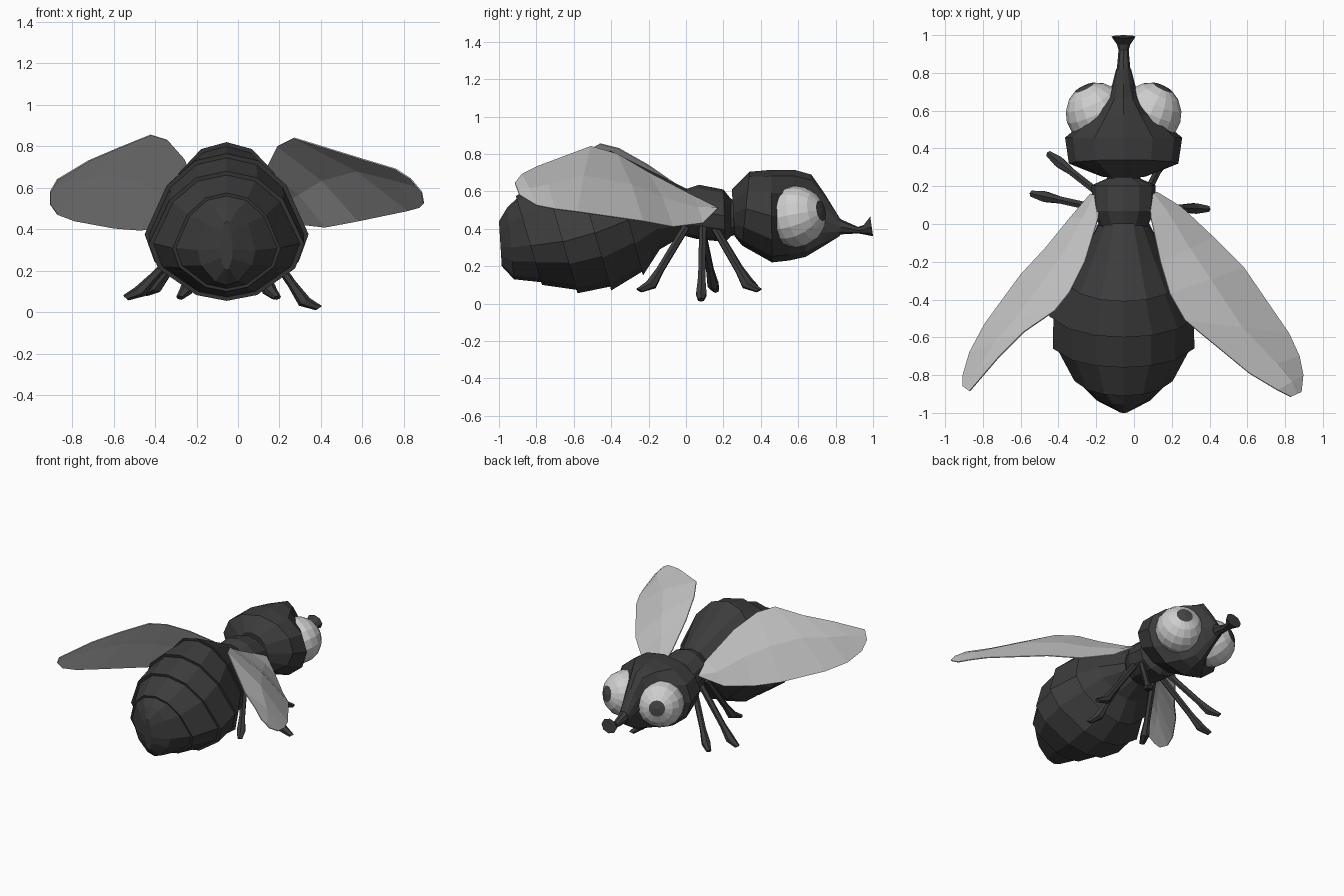
import bpy, bmesh, math
from mathutils import Vector

cube = bpy.data.objects.get("Cube")
if cube:
    bpy.data.objects.remove(cube, do_unlink=True)

AXIS = -0.055  # x of the body's centre line


def material(name, v):
    m = bpy.data.materials.new(name)
    m.use_nodes = True
    m.diffuse_color = (v, v, v, 1)
    b = m.node_tree.nodes["Principled BSDF"]
    b.inputs["Base Color"].default_value = (v, v, v, 1)
    b.inputs["Roughness"].default_value = 0.8
    return m


BODY = material("charcoal", 0.045)
WING = material("wing grey", 0.57)
EYE = material("eye white", 0.62)
PUPIL = material("pupil grey", 0.06)


def finish(name, bm, *mats):
    bmesh.ops.recalc_face_normals(bm, faces=bm.faces)
    me = bpy.data.meshes.new(name)
    bm.to_mesh(me)
    bm.free()
    for m in mats:
        me.materials.append(m)
    ob = bpy.data.objects.new(name, me)
    bpy.context.collection.objects.link(ob)
    return ob


def bridge(bm, loops):
    """Skin closed loops of vertices and cap both ends."""
    n = len(loops[0])
    for a, b in zip(loops, loops[1:]):
        for i in range(n):
            j = (i + 1) % n
            bm.faces.new((a[i], a[j], b[j], b[i]))
    bm.faces.new(loops[0])
    bm.faces.new(loops[-1])


def round_section(n):
    return [(math.sin(math.tau * i / n), math.cos(math.tau * i / n)) for i in range(n)]


# Keeled section with its widest point below the middle
half = [(0, 1), (.39, .9), (.73, .56), (1, -.12), (.88, -.5), (.39, -.91), (0, -1)]
KEELED = half + [(-x, z) for x, z in reversed(half[1:-1])]


def loft(name, rings, section):
    """Each ring: top y, top z, bottom y, bottom z, half width."""
    bm = bmesh.new()
    loops = []
    for ty, tz, by, bz, hw in rings:
        top, bot = Vector((AXIS, ty, tz)), Vector((AXIS, by, bz))
        mid, up = (top + bot) / 2, (top - bot) / 2
        loops.append([bm.verts.new(mid + up * c + Vector((hw * s, 0, 0))) for s, c in section])
    bridge(bm, loops)
    return finish(name, bm, BODY)


def lipped(ring, s=0.94):
    """A ring with a smaller copy inside it, giving an overlapping plate edge."""
    ty, tz, by, bz, hw = ring
    my, mz = (ty + by) / 2, (tz + bz) / 2
    inner = (my + (ty - my) * s, mz + (tz - mz) * s, my + (by - my) * s, mz + (bz - mz) * s, hw * s)
    return [inner, ring]


# Abdomen with overlapping plates
abdomen = [(-1.0, .44, -.985, .2, .03), (-.955, .515, -.92, .13, .14)]
for plate in [(-.91, .575, -.77, .10, .26), (-.76, .68, -.58, .055, .375),
              (-.60, .765, -.40, .07, .395), (-.41, .82, -.23, .15, .315)]:
    abdomen += lipped(plate)
abdomen += [(-.21, .72, -.14, .29, .225), (.01, .61, -.02, .36, .13)]
loft("abdomen", abdomen, KEELED)

# Thorax and neck
ROUND = round_section(12)
loft("thorax", [(-.04, .60, -.04, .37, .11), (.07, .635, .06, .345, .165),
                (.2, .61, .21, .33, .17), (.24, .56, .24, .36, .09), (.3, .54, .3, .38, .08)], ROUND)

# Head tapering forward as a wedge between the eyes
loft("head", [(.245, .61, .26, .36, .12), (.34, .705, .30, .31, .29), (.455, .715, .46, .22, .31),
              (.58, .715, .55, .23, .18), (.67, .69, .64, .25, .09),
              (.74, .59, .74, .31, .06), (.82, .46, .82, .36, .04)], ROUND)
loft("proboscis", [(.78, .5, .78, .34, .045), (.83, .45, .83, .37, .035), (.92, .41, .92, .375, .027),
                   (.95, .42, .95, .37, .035), (.985, .465, 1.0, .36, .064)], round_section(8))

# Eyes with pupils at the forward pole
for side, label in ((1, "left"), (-1, "right")):
    bm = bmesh.new()
    bmesh.ops.create_uvsphere(bm, u_segments=16, v_segments=9, radius=.165)
    for f in bm.faces:
        f.material_index = 1 if f.calc_center_median().z > .15 else 0
    look = Vector((side * .07, .145, .033)).to_track_quat('Z', 'Y')
    bmesh.ops.rotate(bm, verts=bm.verts, matrix=look.to_matrix())
    bmesh.ops.translate(bm, verts=bm.verts, vec=(AXIS + side * .142, .585, .465))
    finish(label + "_eye", bm, EYE, PUPIL)


# Legs: a thin shank, a flared ankle and a tapered foot
def leg(name, hip, foot):
    hip, foot = Vector(hip), Vector(foot)
    out = Vector((foot.x - hip.x, foot.y - hip.y, 0)).normalized()
    ankle = foot - out * .07 + Vector((0, 0, .03))
    path = [hip, hip.lerp(ankle, .75), ankle, foot]
    axis = (ankle - hip).normalized()
    u = axis.cross(Vector((0, 0, 1))).normalized()
    v = axis.cross(u)
    bm = bmesh.new()
    loops = [[bm.verts.new(p + (u * s + v * c) * r) for s, c in round_section(6)]
             for p, r in zip(path, (.022, .022, .032, .018))]
    bridge(bm, loops)
    finish(name, bm, BODY)


leg("left_front_leg", (.06, .15, .41), (.18, .39, .07))
leg("left_middle_leg", (.07, .09, .41), (.39, .08, .02))
leg("left_rear_leg", (.06, .0, .41), (.19, -.25, .07))
leg("right_front_leg", (-.17, .15, .41), (-.45, .37, .09))
leg("right_middle_leg", (-.18, .08, .41), (-.54, .16, .07))
leg("right_rear_leg", (-.17, .0, .41), (-.28, -.25, .07))


# Wings: a leading and a trailing edge with a raised middle vein
def wing(name, lead, trail):
    bm = bmesh.new()
    rows = []
    last = len(lead) - 1
    for i, (a, b) in enumerate(zip(lead, trail)):
        a, b = Vector(a), Vector(b)
        rise = Vector((0, 0, .035 * math.sin(math.pi * i / last)))
        rows.append([bm.verts.new(p) for p in (a, a.lerp(b, .45) + rise, b)])
    for r, s in zip(rows, rows[1:]):
        for k in range(2):
            bm.faces.new((r[k], r[k + 1], s[k + 1], s[k]))
    ob = finish(name, bm, WING)
    mod = ob.modifiers.new("thickness", 'SOLIDIFY')
    mod.thickness = .006
    mod.offset = 0


wing("left_wing",
     [(.12, .17, .51), (.25, .09, .43), (.42, -.07, .41), (.58, -.23, .44),
      (.82, -.58, .49), (.875, -.70, .505), (.895, -.80, .525), (.885, -.89, .58)],
     [(.08, .15, .52), (.09, .03, .58), (.14, -.2, .70), (.19, -.37, .80),
      (.27, -.51, .84), (.61, -.79, .735), (.76, -.88, .69), (.83, -.915, .645)])
wing("right_wing",
     [(-.23, .16, .51), (-.34, .03, .42), (-.47, -.13, .395), (-.60, -.27, .405),
      (-.79, -.53, .44), (-.87, -.68, .47), (-.905, -.80, .52), (-.905, -.86, .58)],
     [(-.18, .14, .52), (-.19, .03, .58), (-.26, -.2, .74), (-.34, -.36, .83),
      (-.42, -.46, .855), (-.58, -.57, .79), (-.72, -.71, .73), (-.87, -.885, .64)])
